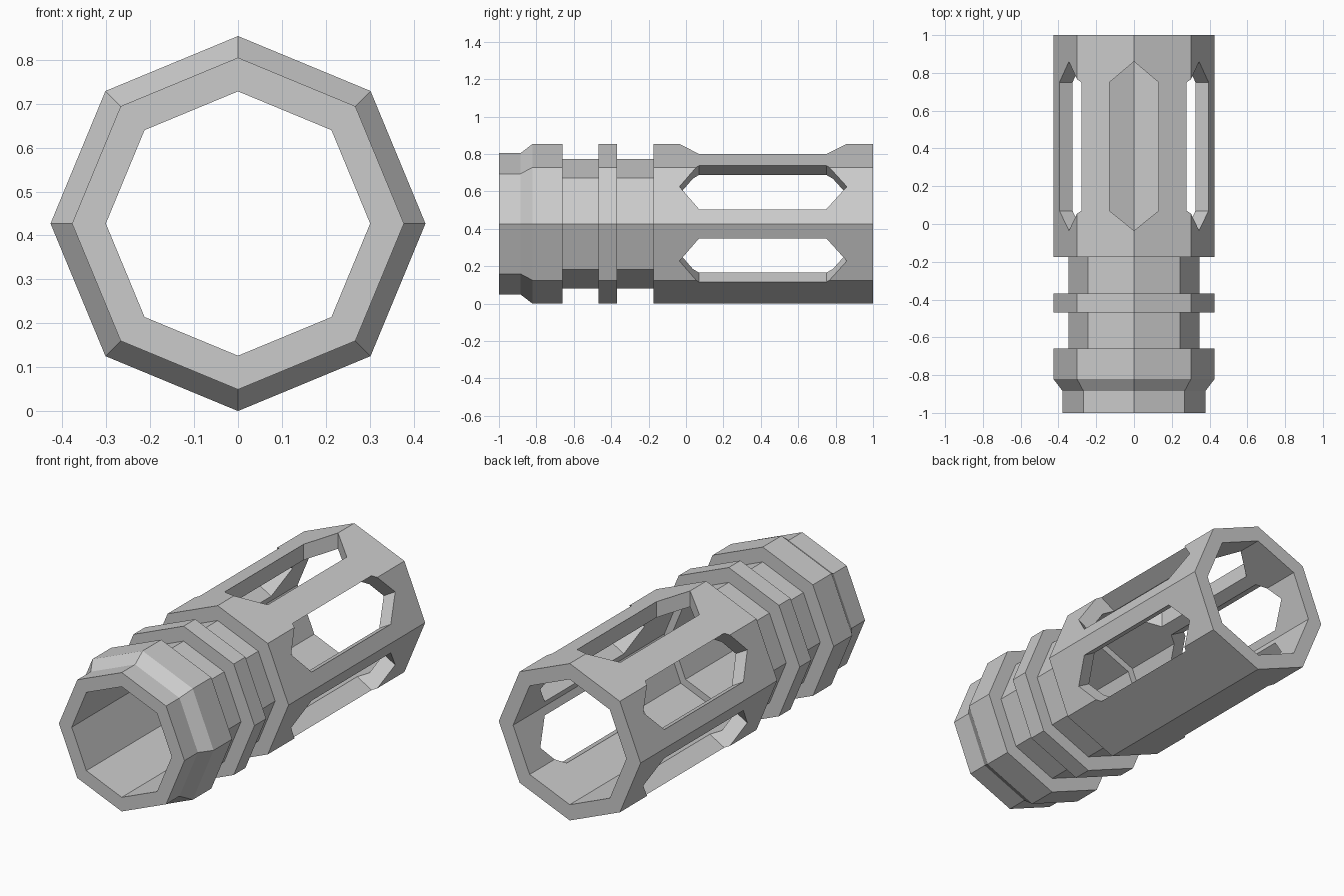
import bpy, bmesh
from math import sin, cos, radians, pi
from mathutils import Matrix, Vector

if "Cube" in bpy.data.objects:
    bpy.data.objects.remove(bpy.data.objects["Cube"])

CZ = 0.427   # height of the tube axis
SIDES = 8


def make_object(name, bm):
    bmesh.ops.recalc_face_normals(bm, faces=bm.faces)
    mesh = bpy.data.meshes.new(name)
    bm.to_mesh(mesh)
    bm.free()
    ob = bpy.data.objects.new(name, mesh)
    bpy.context.collection.objects.link(ob)
    return ob


# Octagonal tube: closed (y, radius) profile, outside then stepped bore
profile = [
    (-1, .378), (-.885, .378), (-.82, .427), (-.66, .427),
    (-.66, .346), (-.468, .346), (-.468, .427), (-.368, .427),
    (-.368, .346), (-.175, .346), (-.175, .427), (1, .427),
    (1, .341), (-.30, .341), (-.30, .301), (-1, .301),
]
bm = bmesh.new()
rings = []
for y, r in profile:
    rings.append([bm.verts.new((r * cos(2 * pi * i / SIDES), y,
                                CZ + r * sin(2 * pi * i / SIDES)))
                  for i in range(SIDES)])
for a, b in zip(rings, rings[1:] + rings[:1]):
    for i in range(SIDES):
        j = (i + 1) % SIDES
        bm.faces.new((a[i], a[j], b[j], b[i]))
body = make_object("vented_tube", bm)

# Five pointed slots, 60 degrees apart, none at the bottom
outline = [(0, -.035), (.13, .07), (.13, .75), (0, .86), (-.13, .75), (-.13, .07)]
bm = bmesh.new()
for angle in (-30, 30, 90, 150, 210):
    a = radians(angle)
    out = Vector((cos(a), 0, sin(a)))
    side = Vector((-sin(a), 0, cos(a)))
    ends = [[bm.verts.new(out * d + side * w + Vector((0, y, CZ)))
             for w, y in outline] for d in (.24, .6)]
    bm.faces.new(ends[0])
    bm.faces.new(ends[1][::-1])
    for i in range(6):
        j = (i + 1) % 6
        bm.faces.new((ends[0][i], ends[0][j], ends[1][j], ends[1][i]))
cutter = make_object("slot_cutter", bm)
cutter.hide_render = True

# Cut the slots, then discard the cutter
mod = body.modifiers.new("slots", 'BOOLEAN')
mod.operation = 'DIFFERENCE'
mod.solver = 'EXACT'
mod.object = cutter
bpy.context.view_layer.update()
deps = bpy.context.evaluated_depsgraph_get()
cut_mesh = bpy.data.meshes.new_from_object(body.evaluated_get(deps))
body.modifiers.clear()
body.data = cut_mesh
bpy.data.objects.remove(cutter)
